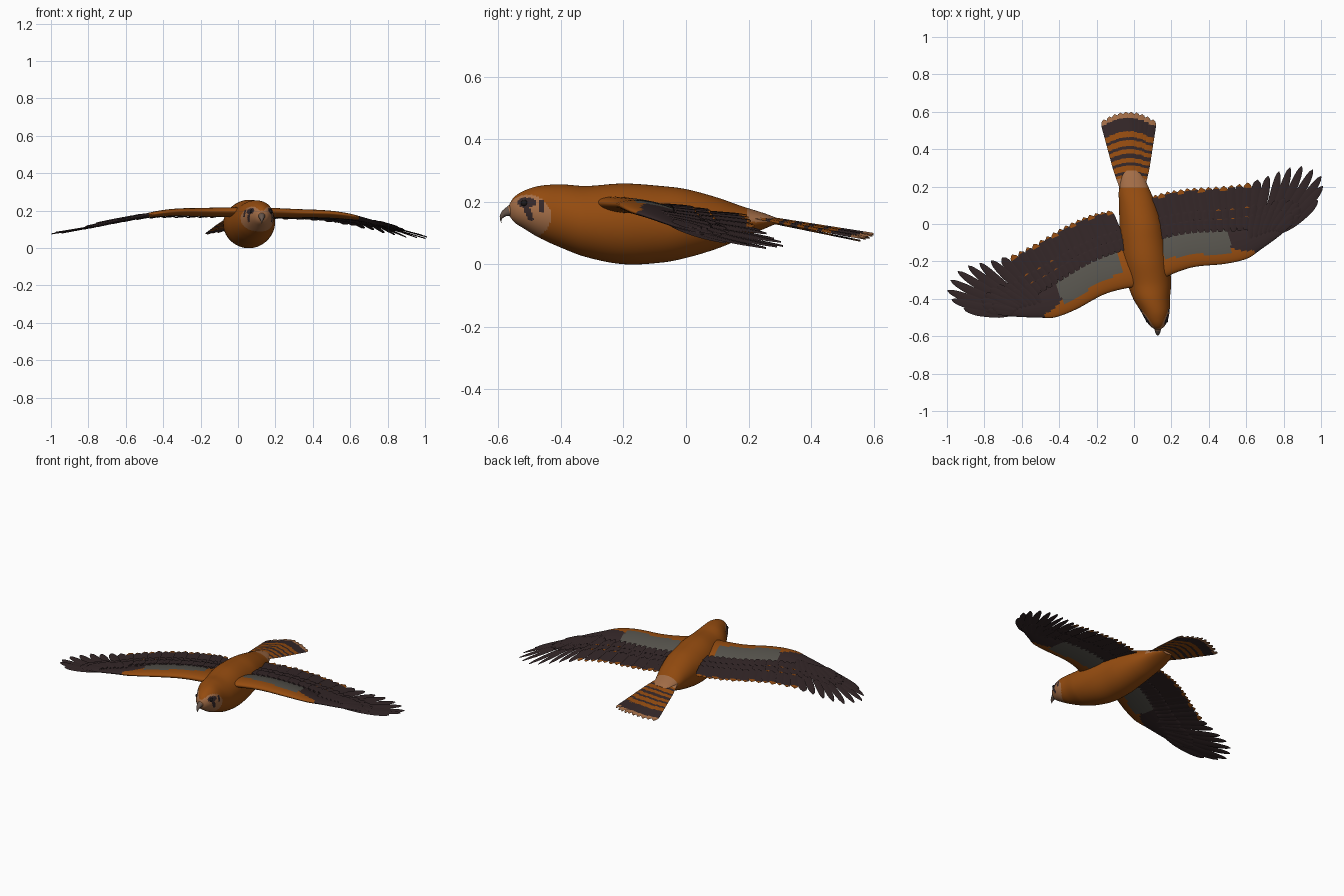
import bpy, bmesh, math

if "Cube" in bpy.data.objects:
    bpy.data.objects.remove(bpy.data.objects["Cube"])

# ---------- materials ----------
COLOURS = {
    "rufous": (0.30, 0.072, 0.005), "dark_brown": (0.034, 0.02, 0.021),
    "slate_grey": (0.093, 0.087, 0.073), "tan": (0.37, 0.155, 0.063),
    "black": (0.012, 0.01, 0.01), "beak_grey": (0.13, 0.09, 0.07),
}
NAMES = list(COLOURS)
MATS = []
for n, c in COLOURS.items():
    m = bpy.data.materials.new(n)
    m.diffuse_color = (*c, 1)
    m.use_nodes = True
    m.node_tree.nodes["Principled BSDF"].inputs["Base Color"].default_value = m.diffuse_color
    MATS.append(m)
RUFOUS, DARK, GREY, TAN, BLACK, BEAK = range(6)


# ---------- helpers ----------
def at(tab, x):
    """Smooth interpolation of table rows (x, values...)."""
    x = min(max(x, tab[0][0]), tab[-1][0])
    i = 0
    while i < len(tab) - 2 and x > tab[i + 1][0]:
        i += 1
    a, b = tab[i], tab[i + 1]
    p, q = tab[max(i - 1, 0)], tab[min(i + 2, len(tab) - 1)]
    h = b[0] - a[0]
    t = (x - a[0]) / h
    out = []
    for k in range(1, len(a)):
        m0 = (b[k] - p[k]) / (b[0] - p[0]) * h
        m1 = (q[k] - a[k]) / (q[0] - a[0]) * h
        out.append((2*t**3 - 3*t*t + 1) * a[k] + (t**3 - 2*t*t + t) * m0
                   + (3*t*t - 2*t**3) * b[k] + (t**3 - t*t) * m1)
    return out


def loft(bm, rings, colour):
    """Skin closed rings; colour(i, j, centre) picks the material."""
    vs = [[bm.verts.new(p) for p in r] for r in rings]
    n = len(vs[0])
    for i in range(len(vs) - 1):
        for j in range(n):
            f = bm.faces.new((vs[i][j], vs[i][(j+1) % n], vs[i+1][(j+1) % n], vs[i+1][j]))
            f.material_index = colour(i, j, f.calc_center_median())
    for i, r in ((0, vs[0][::-1]), (len(vs) - 2, vs[-1])):
        f = bm.faces.new(r)
        f.material_index = colour(i, 0, f.calc_center_median())


def finish(bm, name):
    bmesh.ops.recalc_face_normals(bm, faces=bm.faces)
    me = bpy.data.meshes.new(name)
    bm.to_mesh(me)
    bm.free()
    for m in MATS:
        me.materials.append(m)
    ob = bpy.data.objects.new(name, me)
    bpy.context.collection.objects.link(ob)
    bpy.ops.object.select_all(action='DESELECT')
    ob.select_set(True)
    bpy.context.view_layer.objects.active = ob
    bpy.ops.object.shade_smooth_by_angle(angle=math.radians(50))
    return ob


def feather(bm, base, tip, width, place, colour, lift=0.0, bend=0.0, segs=14, thick=0.003, taper=.72):
    """Flat lens-shaped vane from base to tip; place(u, v, dz) maps to space."""
    du, dv = tip[0] - base[0], tip[1] - base[1]
    L = math.hypot(du, dv)
    nu, nv = -dv / L, du / L
    rings = []
    for i in range(segs + 1):
        t = i / segs
        w = width * (0.55 + 0.45 * min(1, t * 3))
        w *= math.sqrt(max(0.004, 1 - max(0, (t - taper) / (1 - taper)) ** 2))
        b = bend * 4 * t * (1 - t)
        cu, cv = base[0] + du*t + nu*b, base[1] + dv*t + nv*b
        rings.append([place(cu + nu*w*s, cv + nv*w*s, lift + d)
                      for s, d in ((-.5, -.002), (0, thick), (.5, .002), (0, -thick))])
    loft(bm, rings, lambda i, j, c: colour((i + .5) / segs))


# ---------- body with head ----------
BODY = [  # y, centre x, half width, bottom z, top z
    (-.565, .127, .012, .155, .192), (-.55, .126, .034, .135, .214), (-.52, .122, .056, .115, .234),
    (-.47, .114, .076, .085, .25), (-.4, .094, .098, .053, .255), (-.32, .082, .116, .023, .25),
    (-.2, .062, .128, .0, .258), (-.08, .046, .124, .005, .25), (0, .038, .116, .02, .24),
    (.1, .02, .1, .05, .213), (.18, .002, .083, .083, .185), (.25, -.008, .06, .113, .163),
    (.285, -.012, .035, .128, .15)]


def body_colour(i, j, c):
    if c.y > .195 and c.z > .135:
        return TAN
    if ((c.y + .505) / .074) ** 2 + ((c.z - .152) / .07) ** 2 < 1:
        eye = ((c.y + .51) / .03) ** 2 + ((c.z - .197) / .016) ** 2 < 1
        moustache = abs(c.y + .51 + (c.z - .18) * .4) < .01 and .14 < c.z < .19
        ear = abs(c.y + .462) < .008 and .165 < c.z < .205
        return DARK if eye or moustache or ear else TAN
    return RUFOUS


bm = bmesh.new()
rings = []
for i in range(161):
    y = -.565 + .85 * i / 160
    cx, hw, lo, hi = at(BODY, y)
    rings.append([(cx + hw * math.cos(a), y, (lo + hi) / 2 + (hi - lo) / 2 * math.sin(a))
                  for a in (2 * math.pi * k / 80 for k in range(80))])
loft(bm, rings, body_colour)
finish(bm, "body")

# ---------- hooked beak ----------
bm = bmesh.new()
rings = []
for y, z, r in ((-.545, .172, .026), (-.565, .17, .022), (-.582, .162, .016), (-.592, .15, .009),
                (-.593, .14, .005), (-.59, .131, .001)):
    tilt = min(1, (-.545 - y) / .04)
    rings.append([(.127 + r * .8 * math.cos(a), y - r * .4 * tilt * math.sin(a), z + r * math.sin(a) * (1 - .5 * tilt))
                  for a in (2 * math.pi * k / 16 for k in range(16))])
loft(bm, rings, lambda i, j, c: TAN if i < 1 else BEAK)
finish(bm, "beak")

# ---------- eyes ----------
for side, name in ((1, "right_eye"), (-1, "left_eye")):
    bm = bmesh.new()
    bmesh.ops.create_uvsphere(bm, u_segments=16, v_segments=10, radius=.011)
    bmesh.ops.translate(bm, verts=bm.verts, vec=(.123 + side * .049, -.517, .195))
    for f in bm.faces:
        f.material_index = BLACK
    finish(bm, name)


# ---------- tail fan, roofed along its middle ----------
def tail_place(x, y, dz):
    off = x + .008 + .05 * (y - .17)
    return (x, y, .147 - .155 * (y - .3) - .2 * (math.hypot(off, .02) - .02) + .03 * off + dz)


def tail_colour(t):
    y = .17 + .425 * t
    if y < .25 or y > .565:
        return TAN
    if y > .5:
        return DARK
    return DARK if (y - .262) % .046 < .017 else RUFOUS


bm = bmesh.new()
for k in range(10):
    s = (k - 4.5) / 4.5
    feather(bm, (-.008 + .05 * s, .17), (-.03 + .132 * s, .6 - .042 * s * s), .042,
            tail_place, tail_colour, lift=-.005 + .002 * (k % 2), segs=54, taper=.9)
finish(bm, "tail")

# ---------- wings (mirrored about a yawed axis) ----------
C, S = math.cos(math.radians(17)), math.sin(math.radians(17))
HEIGHT = [(0, .2), (.12, .2), (.25, .198), (.43, .192), (.56, .177), (.76, .14), (.9, .112), (1.07, .086)]
ARM = [  # u, leading v, trailing v, thickness
    (0, .01, .25, .05), (.12, .034, .24, .046), (.25, .038, .24, .042), (.42, .005, .2, .036),
    (.54, -.002, .16, .028), (.62, .022, .15, .02), (.76, .072, .15, .012), (.88, .132, .17, .005)]
TIPS = [  # feather order, u, v from outermost to innermost
    (0, .99, .185), (1, 1.038, .25), (2, 1.045, .303), (3, 1.012, .35), (4, .962, .385), (5, .9, .397),
    (7, .775, .388), (9, .66, .385), (13, .49, .415), (17, .34, .45), (21, .2, .467), (24, .1, .46)]
BASES = [(0, .72, .08), (3, .68, .08), (9, .55, .07), (13, .43, .1), (18, .27, .14), (24, .07, .16)]


def arm_colour(u, f):
    if u > .11 and f > .4 - .5 * (u - .14) and (max(0, u - .25) / .22) ** 4 + ((f - .75) / .6) ** 6 < 1:
        return GREY
    return RUFOUS if f < .45 - max(0, u - .45) * 2.2 and u < .58 or u < .2 else DARK


def make_wing(side, label):
    def place(u, v, dz):
        x, y = .09 + side * u * C - v * S, -.34 + side * u * S + v * C
        return (x, y, at(HEIGHT, u)[0] - .08 * v - .012 * x + dz)

    # arm with airfoil section
    bm = bmesh.new()
    rings, us, n = [], [.88 * i / 90 for i in range(91)], 20
    fr = [(1 - math.cos(math.pi * k / n)) / 2 for k in range(n + 1)]
    path = [(f, 1) for f in fr] + [(f, -1) for f in fr[-2:0:-1]]
    for u in us:
        lead, trail, th = at(ARM, u)
        rings.append([place(u, lead + (trail - lead) * f,
                            g * th * 1.3 * (math.sqrt(f) * (1 - f) ** .8)) for f, g in path])
    m = len(path)
    loft(bm, rings, lambda i, j, c: arm_colour(us[i], (path[j][0] + path[(j + 1) % m][0]) / 2))
    finish(bm, label + "_wing_arm")

    # flight feathers
    bm = bmesh.new()
    for k in range(25):
        fringe = (.95 if k % 3 else .91) if k > 8 else 2
        feather(bm, at(BASES, k), at(TIPS, k), .046 if k < 7 else .05, place,
                lambda t: RUFOUS if t > fringe else DARK,
                lift=-.002 + .003 * (k % 2), bend=-.013 if k < 7 else 0, segs=24,
                taper=.68 if k < 8 else .86)
    finish(bm, label + "_flight_feathers")

    # covert rows above and below
    bm = bmesh.new()
    for reach, lift in ((.62, .006), (.46, .011), (.55, -.006)):
        for k in range(25):
            b, t = at(BASES, k), at(TIPS, k)
            r = reach * (.88 if k < 8 else 1)
            s = .24 if k > 8 else .08
            p = [b[i] + (t[i] - b[i]) * s for i in (0, 1)]
            q = [b[i] + (t[i] - b[i]) * r for i in (0, 1)]
            tipped = lift > 0 and 8 < k < 14 and k % 2
            feather(bm, p, q, .04, place, lambda t: RUFOUS if tipped and t > .94 else DARK,
                    lift=lift + .002 * (k % 2), segs=16, taper=.8)
    finish(bm, label + "_wing_coverts")


make_wing(1, "right")
make_wing(-1, "left")
